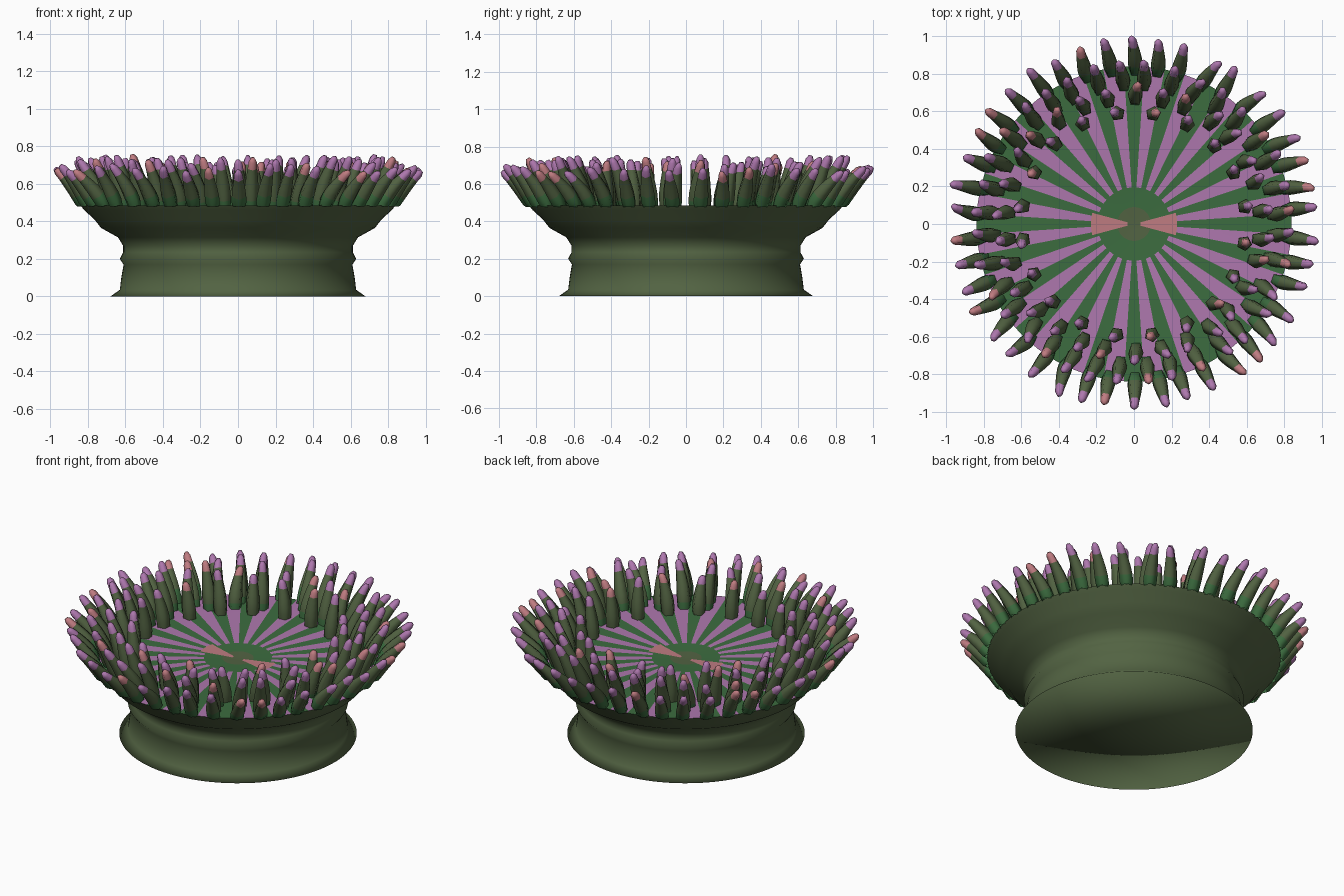
import bpy, bmesh, math, random
from math import cos, sin, pi
from mathutils import Vector

if "Cube" in bpy.data.objects:
    bpy.data.objects.remove(bpy.data.objects["Cube"], do_unlink=True)
random.seed(11)


def material(name, rgb):
    m = bpy.data.materials.new(name)
    m.use_nodes = True
    m.diffuse_color = (*rgb, 1)
    m.node_tree.nodes["Principled BSDF"].inputs["Base Color"].default_value = (*rgb, 1)
    return m


OLIVE, GREEN, PURPLE, PINK = range(4)
MATERIALS = [material("olive", (0.085, 0.125, 0.055)),
             material("leaf green", (0.045, 0.15, 0.05)),
             material("purple", (0.42, 0.185, 0.42)),
             material("dusty pink", (0.52, 0.2, 0.22))]


def finish(name, bm, angle):
    mesh = bpy.data.meshes.new(name)
    bm.to_mesh(mesh)
    bm.free()
    for m in MATERIALS:
        mesh.materials.append(m)
    ob = bpy.data.objects.new(name, mesh)
    bpy.context.collection.objects.link(ob)
    bpy.ops.object.select_all(action="DESELECT")
    ob.select_set(True)
    bpy.context.view_layer.objects.active = ob
    bpy.ops.object.shade_smooth_by_angle(angle=math.radians(angle))


def bridge(bm, lower, upper, colour):
    """Quads between two rings; colour is an index or a rule on the segment."""
    n = len(lower)
    for i in range(n):
        j = (i + 1) % n
        f = bm.faces.new((lower[i], lower[j], upper[j], upper[i]))
        f.material_index = colour(i) if callable(colour) else colour


def circle(bm, r, z, n):
    return [bm.verts.new((r * cos(2 * pi * i / n), r * sin(2 * pi * i / n), z))
            for i in range(n)]


def fan(bm, ring, z, colour, flip=False):
    centre = bm.verts.new((0, 0, z))
    for i, v in enumerate(ring):
        w = ring[(i + 1) % len(ring)]
        f = bm.faces.new((w, v, centre) if flip else (v, w, centre))
        f.material_index = colour


# Column: flared foot, ribbed waist, spreading rim
PROFILE = [(.68, 0), (.63, .035), (.622, .1), (.61, .17), (.63, .2), (.612, .235),
           (.612, .27), (.64, .315), (.73, .365), (.765, .41), (.82, .46), (.84, .485)]
bm = bmesh.new()
rings = [circle(bm, r, z, 96) for r, z in PROFILE]
for a, b in zip(rings, rings[1:]):
    bridge(bm, a, b, OLIVE)
fan(bm, rings[0], 0, OLIVE, flip=True)
finish("column", bm, 180)


# Oral disc: radial stripes, green lip, pink grooves running into the mouth
def stripe(i):
    return PURPLE if i % 4 in (1, 2) else GREEN


def lip(other):
    """Pink in the wedges facing +x and -x, the other colour elsewhere."""
    def rule(i):
        if min(i % 48, 47 - i % 48) < 4:
            return PINK
        return other(i) if callable(other) else other
    return rule


bm = bmesh.new()
rings = [circle(bm, r, z, 96) for r, z in
         [(.84, .485), (.23, .48), (.195, .478), (.09, .475), (.035, .473)]]
for a, b, rule in zip(rings, rings[1:], [stripe, lip(stripe), lip(GREEN), lip(OLIVE)]):
    bridge(bm, a, b, rule)
fan(bm, rings[-1], .472, OLIVE)
finish("oral_disc", bm, 40)

# Tentacles: five-sided tapering tubes with coloured tips
SECTIONS = [(0, .037), (.15, .041), (.32, .041), (.5, .037), (.66, .032),
            (.79, .027), (.93, .023), (1, .011)]


def tentacle(bm, angle, base, lean, height, foot):
    out = Vector((cos(angle), sin(angle), 0))
    side = Vector((-sin(angle), cos(angle), 0))
    tip = PINK if random.random() < .25 else PURPLE
    sway = random.uniform(-.035, .035)
    previous = None
    for t, radius in SECTIONS:
        centre = out * (base + lean * t ** 1.3) + side * sway * t * t
        centre.z = .478 + height * t
        # Tilt each section square to the bending stem
        along = (out * lean * 1.3 * t ** .3 + Vector((0, 0, height))).normalized()
        across = side.cross(along)
        ring = [bm.verts.new(centre + radius * (across * cos(a) + side * sin(a)))
                for a in (2 * pi * k / 5 for k in range(5))]
        if previous:
            bridge(bm, previous, ring, GREEN if t < foot else tip if t > .85 else OLIVE)
        previous = ring
    bm.faces.new(previous).material_index = tip


# Each whorl: name, count, base radius, outward lean, height, top of the green foot
WHORLS = [("inner_tentacles", 20, .595, .025, .235, .1),
          ("second_tentacles", 30, .665, .07, .25, .2),
          ("third_tentacles", 36, .74, .12, .245, .2),
          ("outer_tentacles", 42, .82, .165, .2, .4)]
for name, count, base, lean, height, foot in WHORLS:
    bm = bmesh.new()
    for k in range(count):
        angle = 2 * pi * (k + .5) / count + random.uniform(-.02, .02)
        tentacle(bm, angle, base, lean + random.uniform(-.015, .015),
                 height * random.uniform(.9, 1.12), foot)
    bmesh.ops.recalc_face_normals(bm, faces=bm.faces)
    finish(name, bm, 80)
